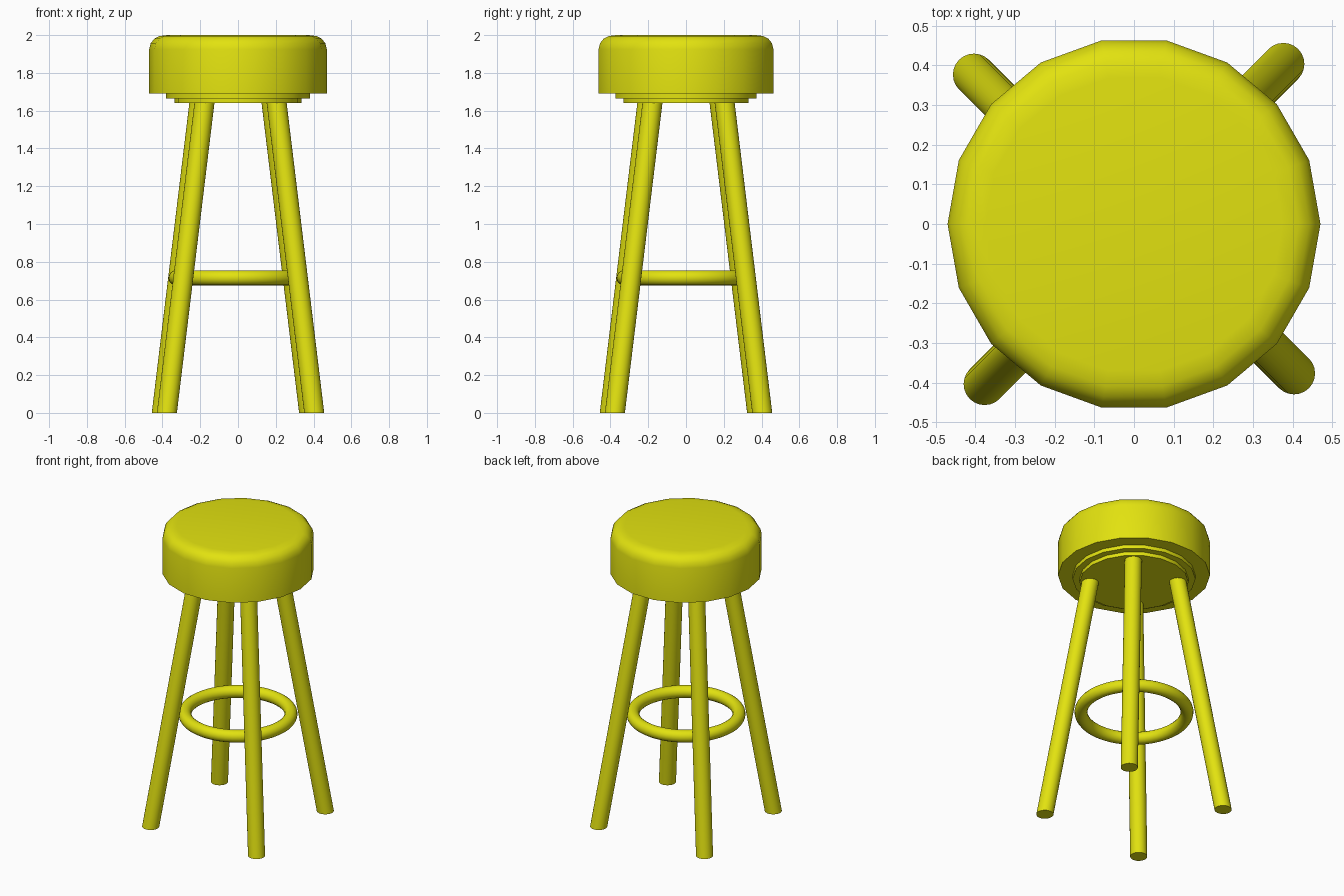
import bpy, bmesh, math

if "Cube" in bpy.data.objects:
    bpy.data.objects.remove(bpy.data.objects["Cube"])

yellow = bpy.data.materials.new("yellow")
yellow.diffuse_color = (0.76, 0.76, 0.005, 1)
yellow.use_nodes = True
yellow.node_tree.nodes["Principled BSDF"].inputs["Base Color"].default_value = yellow.diffuse_color


def finish(obj, name, angle=40):
    obj.name = name
    obj.data.materials.append(yellow)
    bpy.ops.object.select_all(action='DESELECT')
    obj.select_set(True)
    bpy.context.view_layer.objects.active = obj
    bpy.ops.object.shade_smooth_by_angle(angle=math.radians(angle))


def from_bmesh(bm, name, angle=40):
    bmesh.ops.recalc_face_normals(bm, faces=bm.faces)
    mesh = bpy.data.meshes.new(name)
    bm.to_mesh(mesh)
    bm.free()
    obj = bpy.data.objects.new(name, mesh)
    bpy.context.collection.objects.link(obj)
    finish(obj, name, angle)


def turned(name, profile, sides=18):
    """Stack of rings from (radius, z) pairs, capped at both ends."""
    bm = bmesh.new()
    rings = [[bm.verts.new((r * math.cos(2 * math.pi * i / sides),
                            r * math.sin(2 * math.pi * i / sides), z))
              for i in range(sides)] for r, z in profile]
    for a, b in zip(rings, rings[1:]):
        for i in range(sides):
            j = (i + 1) % sides
            bm.faces.new((a[i], a[j], b[j], b[i]))
    bm.faces.new(rings[0])
    bm.faces.new(rings[-1])
    from_bmesh(bm, name)


# Padded seat with rounded top edge
turned("seat", [(0.47, 1.69), (0.47, 1.925), (0.462, 1.957), (0.442, 1.982),
                (0.415, 1.995), (0.375, 2.0)])

# Two stepped plates below the seat
turned("upper_plate", [(0.38, 1.665), (0.38, 1.70)])
turned("lower_plate", [(0.337, 1.64), (0.337, 1.675)])

# Four splayed legs with level ends, slightly offset around the centre
H = 1.65
for k, name in enumerate(("back_right_leg", "back_left_leg",
                          "front_left_leg", "front_right_leg")):
    bm = bmesh.new()
    bmesh.ops.create_cone(bm, cap_ends=True, segments=24,
                          radius1=0.053, radius2=0.053, depth=H)
    c, s = math.cos(k * math.pi / 2), math.sin(k * math.pi / 2)
    for v in bm.verts:
        z = v.co.z + H / 2
        lean = 0.39 - 0.2 * z / H
        x, y = v.co.x + lean - 0.0135, v.co.y + lean + 0.0135
        v.co = (c * x - s * y, s * x + c * y, z)
    from_bmesh(bm, name)

# Foot ring
bpy.ops.mesh.primitive_torus_add(major_radius=0.328, minor_radius=0.04,
                                 major_segments=48, minor_segments=16,
                                 location=(0, 0, 0.715))
finish(bpy.context.object, "foot_ring")
